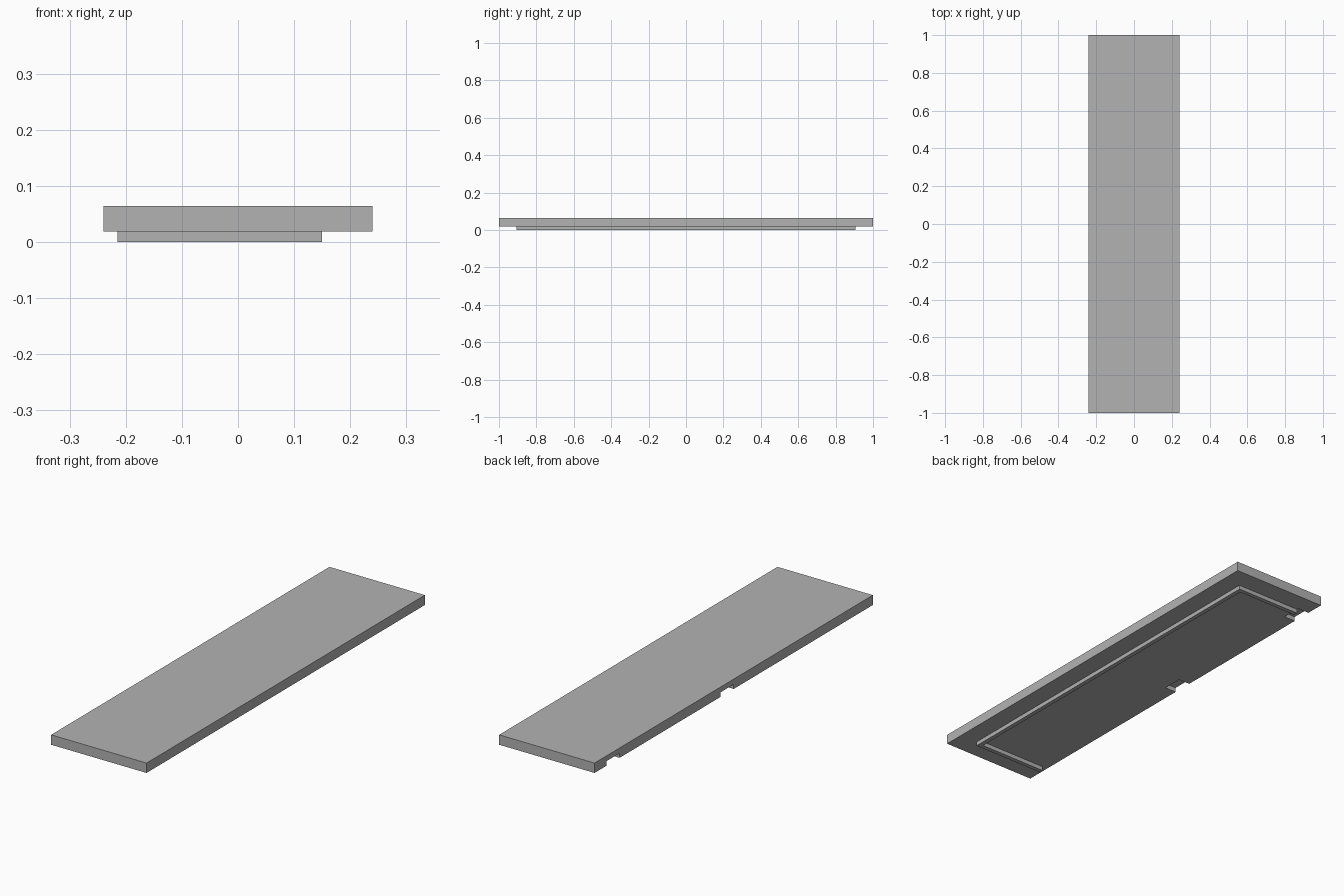
import bpy

if "Cube" in bpy.data.objects:
    bpy.data.objects.remove(bpy.data.objects["Cube"], do_unlink=True)

# Single plain grey material
grey = bpy.data.materials.new("plain grey")
grey.use_nodes = True
colour = (0.45, 0.45, 0.45, 1)
grey.diffuse_color = colour
grey.node_tree.nodes["Principled BSDF"].inputs["Base Color"].default_value = colour

UNDERSIDE, TOP = 0.019, 0.064
HALF_W, HALF_L = 0.24, 1.0
RIB = 0.02                    # rib thickness
RIB_X, RIB_Y = 0.15, 0.905    # outer limits of the rib
NOTCH_X = -0.182              # inner wall of the edge notches


def box(name, x, y, z):
    """Axis-aligned box from (low, high) ranges."""
    spans = (x, y, z)
    bpy.ops.mesh.primitive_cube_add(size=1, location=[sum(s) / 2 for s in spans])
    ob = bpy.context.object
    ob.name = name
    ob.scale = [s[1] - s[0] for s in spans]
    bpy.ops.object.transform_apply(location=False, rotation=False, scale=True)
    ob.data.materials.append(grey)
    return ob


def apply_boolean(target, other, operation):
    """Combine two solids and discard the helper."""
    other.hide_render = True
    mod = target.modifiers.new(operation.lower(), "BOOLEAN")
    mod.operation, mod.solver, mod.object = operation, "EXACT", other
    bpy.ops.object.select_all(action="DESELECT")
    target.select_set(True)
    bpy.context.view_layer.objects.active = target
    bpy.ops.object.modifier_apply(modifier=mod.name)
    bpy.data.objects.remove(other, do_unlink=True)


# Flat slab with two shallow notches along the -x underside edge
slab = box("slab", (-HALF_W, HALF_W), (-HALF_L, HALF_L), (UNDERSIDE, TOP))
for start in (0.0, 0.82):
    cutter = box("notch_cutter", (-HALF_W - 0.05, NOTCH_X),
                 (start, start + 0.094), (-0.05, UNDERSIDE + 0.021))
    apply_boolean(slab, cutter, "DIFFERENCE")

# U-shaped locating rib under the slab, open towards -x
box("long_rib", (RIB_X - RIB, RIB_X), (-RIB_Y, RIB_Y), (0, UNDERSIDE))
box("front_rib", (-0.215, RIB_X - RIB), (-RIB_Y, RIB - RIB_Y), (0, UNDERSIDE))
box("back_rib", (NOTCH_X, RIB_X - RIB), (RIB_Y - RIB, RIB_Y), (0, UNDERSIDE))
